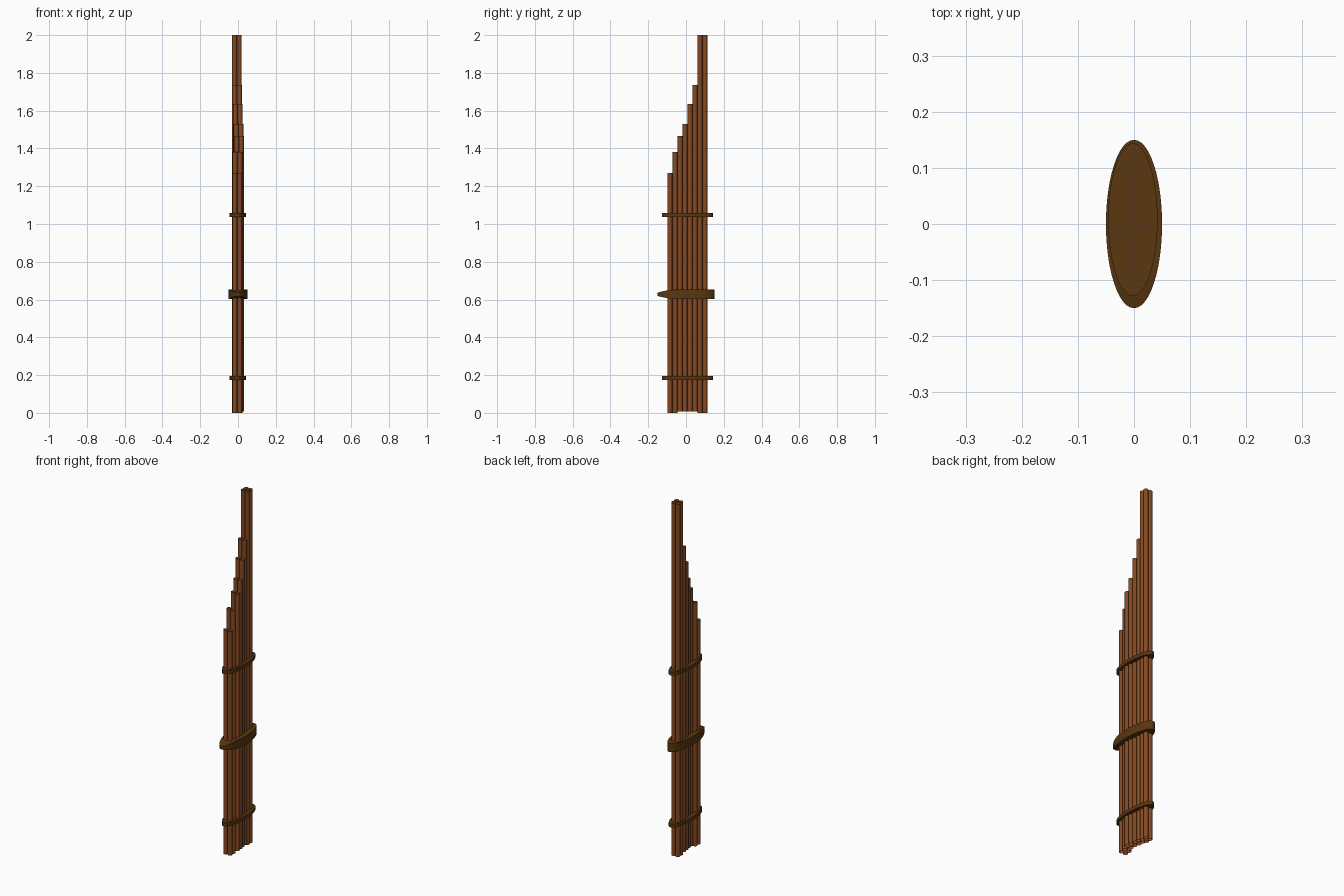
import bpy, bmesh, math

if "Cube" in bpy.data.objects:
    bpy.data.objects.remove(bpy.data.objects["Cube"])


def material(name, rgb):
    m = bpy.data.materials.new(name)
    m.diffuse_color = (*rgb, 1)
    m.use_nodes = True
    m.node_tree.nodes["Principled BSDF"].inputs["Base Color"].default_value = m.diffuse_color
    return m


PIPE = material("reed brown", (0.235, 0.068, 0.016))
BAND = material("dark wood", (0.100, 0.039, 0.005))


def finish(name, bm, mat, smooth=True):
    mesh = bpy.data.meshes.new(name)
    bm.to_mesh(mesh)
    bm.free()
    mesh.materials.append(mat)
    ob = bpy.data.objects.new(name, mesh)
    bpy.context.collection.objects.link(ob)
    if smooth:
        bpy.ops.object.select_all(action='DESELECT')
        ob.select_set(True)
        bpy.context.view_layer.objects.active = ob
        bpy.ops.object.shade_smooth_by_angle(angle=math.radians(40))
    return ob


def pipe(name, x, y, z0, z1, r=0.0128, sides=12):
    """Open-ended tube."""
    bm = bmesh.new()
    rings = [[bm.verts.new((x + r * math.cos(math.tau * i / sides),
                            y + r * math.sin(math.tau * i / sides), z))
              for i in range(sides)] for z in (z0, z1)]
    a, b = rings
    for i in range(sides):
        j = (i + 1) % sides
        bm.faces.new((a[i], a[j], b[j], b[i]))
    finish(name, bm, PIPE)


def disc(name, cx, cy, rx, ry, z, half, taper=False, sides=48):
    """Solid oval plate; the taper thins its front end into a mouthpiece."""
    bm = bmesh.new()

    def height(y):
        if not taper or y > -0.07:
            return half
        t = min(1, (-0.07 - y) / 0.08)
        return half * (1 - 0.62 * t ** 1.4)

    pts = [(cx + rx * math.cos(math.tau * i / sides),
            cy + ry * math.sin(math.tau * i / sides)) for i in range(sides)]
    lo = [bm.verts.new((x, y, z - height(y))) for x, y in pts]
    hi = [bm.verts.new((x, y, z + height(y))) for x, y in pts]
    for i in range(sides):
        j = (i + 1) % sides
        bm.faces.new((lo[i], lo[j], hi[j], hi[i]))
    # strips across the plate follow the taper
    q = sides // 4
    for k in range(-q, q):
        a, b = k % sides, (k + 1) % sides
        c, d = (2 * q - k - 1) % sides, (2 * q - k) % sides
        for ring, flip in ((hi, False), (lo, True)):
            vs = []
            for i in (a, b, c, d):
                if ring[i] not in vs:
                    vs.append(ring[i])
            bm.faces.new(vs[::-1] if flip else vs)
    finish(name, bm, BAND)


# two rows of stepped pipes, shortest in front
TOPS = [1.27, 1.38, 1.465, 1.53, 1.635, 1.735, 2.0, 2.0]
SHIFT = [-0.004, -0.003, 0.005, 0.003, -0.002, -0.005, -0.006, -0.006]
for i, (top, dx) in enumerate(zip(TOPS, SHIFT)):
    y = -0.0855 + 0.0263 * i + (0.0015 if i else 0)
    bottom = 0.008 if 2 <= i <= 5 else 0.0
    pipe(f"left_pipe_{i + 1}", dx - 0.0128, y, bottom, top)
    pipe(f"right_pipe_{i + 1}", dx + 0.0128, y, bottom, top)

# binding bands and wind chest
disc("lower_band", -0.002, 0.008, 0.044, 0.136, 0.185, 0.010)
disc("upper_band", -0.002, 0.008, 0.044, 0.136, 1.047, 0.010)
disc("wind_chest", 0, 0, 0.05, 0.15, 0.628, 0.024, taper=True)
